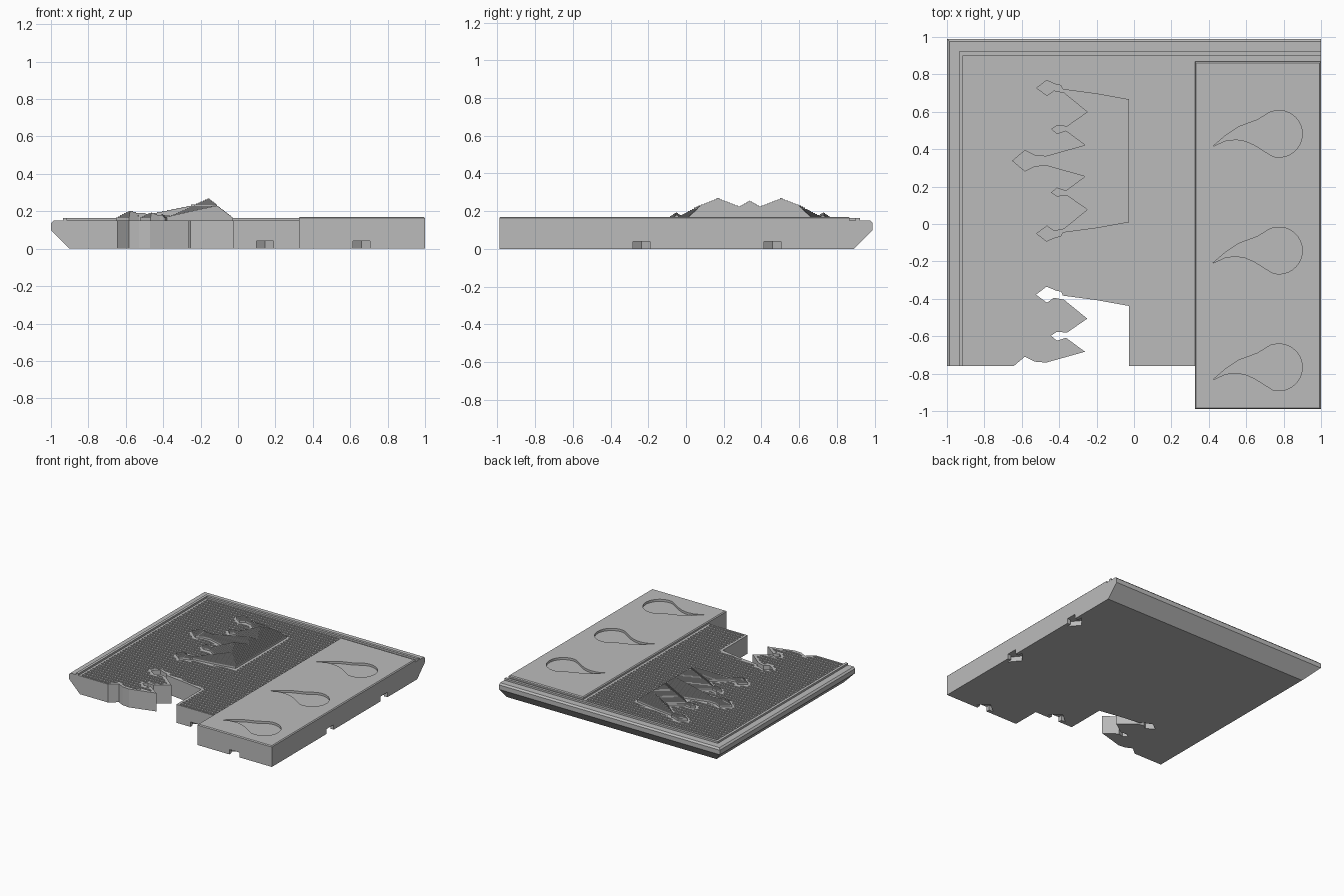
import bpy, bmesh, math
from mathutils import Vector

old = bpy.data.objects.get("Cube")
if old:
    bpy.data.objects.remove(old, do_unlink=True)

grey = bpy.data.materials.new("light grey")
grey.use_nodes = True
grey.diffuse_color = (0.5, 0.5, 0.5, 1)
grey.node_tree.nodes["Principled BSDF"].inputs["Base Color"].default_value = (0.5, 0.5, 0.5, 1)

FLOOR, RIM, HALF = 0.15, 0.165, 0.99


def finish(name, bm):
    bmesh.ops.recalc_face_normals(bm, faces=bm.faces[:])
    mesh = bpy.data.meshes.new(name)
    bm.to_mesh(mesh)
    bm.free()
    mesh.materials.append(grey)
    ob = bpy.data.objects.new(name, mesh)
    bpy.context.collection.objects.link(ob)
    return ob


def loft(bm, a, b):
    """Closed solid between two matching rings of points."""
    va, vb = [bm.verts.new(p) for p in a], [bm.verts.new(p) for p in b]
    bm.faces.new(va)
    bm.faces.new(vb[::-1])
    for i in range(len(va)):
        j = (i + 1) % len(va)
        bm.faces.new((va[i], vb[i], vb[j], va[j]))


def prism(name, points, z0, z1):
    bm = bmesh.new()
    loft(bm, [(x, y, z0) for x, y in points], [(x, y, z1) for x, y in points])
    return finish(name, bm)


def rect(x0, x1, y0, y1):
    return [(x0, y0), (x1, y0), (x1, y1), (x0, y1)]


def cut(target, cutter):
    mod = target.modifiers.new("cut", "BOOLEAN")
    mod.operation, mod.solver, mod.object = "DIFFERENCE", "MANIFOLD", cutter
    bpy.context.view_layer.objects.active = target
    with bpy.context.temp_override(object=target, active_object=target):
        bpy.ops.object.modifier_apply(modifier=mod.name)
    bpy.data.objects.remove(cutter, do_unlink=True)


# Crown outline: one half, mirrored to the other
half = [(-.027, .329), (-.2, .36), (-.38, .384), (-.39, .405), (-.417, .411), (-.468, .432),
        (-.524, .389), (-.465, .346), (-.428, .373), (-.374, .362), (-.25, .261), (-.358, .186),
        (-.412, .191), (-.444, .17), (-.412, .143), (-.364, .159), (-.262, .084), (-.47, .026),
        (-.53, .031), (-.583, .058), (-.652, 0)]
outline = half + [(x, -y) for x, y in half[-2::-1]]


def crown_outline(cy):
    return [(x, y + cy) for x, y in outline]


CROWN_Y, GAP_Y = 0.338, -0.767


def edges(points):
    """Each edge with its direction, inward normal and the mitre at both ends."""
    pts = [Vector(p) for p in points]
    n = len(pts)
    dirs = [(pts[(i + 1) % n] - pts[i]).normalized() for i in range(n)]
    norms = [Vector((-d.y, d.x)) for d in dirs]

    def mitre(i, own):
        a, b = i - 1, i
        if dirs[a].x * dirs[b].y - dirs[a].y * dirs[b].x >= 0:
            return own
        return (norms[a] + norms[b]) / (1 + norms[a].dot(norms[b]))

    for i in range(n):
        j = (i + 1) % n
        yield pts[i], pts[j], dirs[i], mitre(i, norms[i]), mitre(j, norms[i])


# Base plate with chamfered left and back edges
bm = bmesh.new()
loft(bm, [(x, y, 0) for x, y in rect(-1, 1, -HALF, HALF)],
     [(x, y, FLOOR) for x, y in rect(-1, 1, -HALF, HALF)])
for point, normal in (((-1, 0, .1), (-1, 0, -1)), ((0, HALF, .1), (0, 1, -1)),
                      ((-1, 0, .137), (-1, 0, 1)), ((0, HALF, .137), (0, 1, 1))):
    res = bmesh.ops.bisect_plane(bm, geom=bm.verts[:] + bm.edges[:] + bm.faces[:],
                                 plane_co=point, plane_no=normal, clear_outer=True)
    rim_edges = [e for e in res["geom_cut"] if isinstance(e, bmesh.types.BMEdge)]
    bmesh.ops.holes_fill(bm, edges=rim_edges)
base = finish("base_plate", bm)
cut(base, prism("corner_cutter", rect(-1.1, .325, -1.1, -.76), -.1, .3))
cut(base, prism("gap_cutter", crown_outline(GAP_Y), -.1, .3))

# Arrow-shaped clip sockets under the right and front edges
arrow = [(-.045, -.02), (.045, -.02), (.045, .03), (.085, .03), (0, .1), (-.085, .03), (-.045, .03)]
for x, y in ((.145, -.76), (.66, -HALF)):
    cut(base, prism("socket", [(x + u, y + v) for u, v in arrow], -.02, .04))
for y in (-.235, .46):
    cut(base, prism("socket", [(1 - v, y + u) for u, v in arrow], -.02, .04))

# Fine grooves in the floor, kept clear of both crown outlines
bm = bmesh.new()
pitch = 0.035
for i in range(47):
    y = -.745 + i * pitch
    stripe = rect(-.895, .305, y, y + pitch / 2)
    loft(bm, [(u, v, FLOOR - .006) for u, v in stripe], [(u, v, .17) for u, v in stripe])
grooves = finish("groove_cutter", bm)
for cy in (CROWN_Y, GAP_Y):
    cut(grooves, prism("keep", crown_outline(cy), .1, .2))
    for p, q, d, _, _ in edges(crown_outline(cy)):
        side = Vector((-d.y, d.x)) * .022
        a, b = p - d * .014, q + d * .014
        cut(grooves, prism("keep", [a - side, b - side, b + side, a + side], .1, .2))
cut(base, grooves)

# Raised crown, terraced inward from every edge of its outline
crown = prism("raised_crown", crown_outline(CROWN_Y), FLOOR - .005, .32)
STEP, SLOPE = .007, .8
for p, q, d, mp, mq in edges(crown_outline(CROWN_Y)):
    count = 7 if max(p.x, q.x) < -.36 else 20
    profile = [(-.004, .4)]
    for k in range(count):
        z = RIM + SLOPE * (k + .5) * STEP
        profile += [(k * STEP if k else -.004, z), ((k + 1) * STEP, z)]
    profile.append((count * STEP, .4))
    ends = []
    for end, m, ext in ((p, mp, -d), (q, mq, d)):
        ends.append([(*(end + m * s + ext * .0006), z) for s, z in profile])
    bm = bmesh.new()
    loft(bm, *ends)
    cut(crown, finish("terrace_cutter", bm))

# Narrow raised rim along the left and back
prism("raised_rim", [(-.935, -.76), (-.913, -.76), (-.913, .9), (1, .9), (1, .922), (-.935, .922)],
      FLOOR - .005, RIM)

# Raised side panel with chamfered top
bm = bmesh.new()
panel = rect(.325, 1, -HALF, .868)
loft(bm, [(x, y, FLOOR - .001) for x, y in panel], [(x, y, .17) for x, y in panel])
top = [e for e in bm.edges if all(v.co.z > .16 for v in e.verts)]
bmesh.ops.bevel(bm, geom=top, offset=.007, segments=1, affect="EDGES")
side_panel = finish("side_panel", bm)

# Teardrop recesses in the panel
tail_top = [(-.045, .118), (-.115, .075), (-.215, .038), (-.285, -.008), (-.355, -.068)]
tail_low = [(-.285, -.036), (-.23, -.03), (-.18, -.038), (-.13, -.06), (-.07, -.098)]
arc = [(.125 * math.cos(a), .125 * math.sin(a))
       for a in (math.radians(-105 + 10 * i) for i in range(21))]
for i in range(3):
    cy = .482 - .624 * i
    drop = [(x + .775, y + cy) for x, y in arc + tail_top + tail_low]
    cut(side_panel, prism("teardrop", drop, .152, .2))
